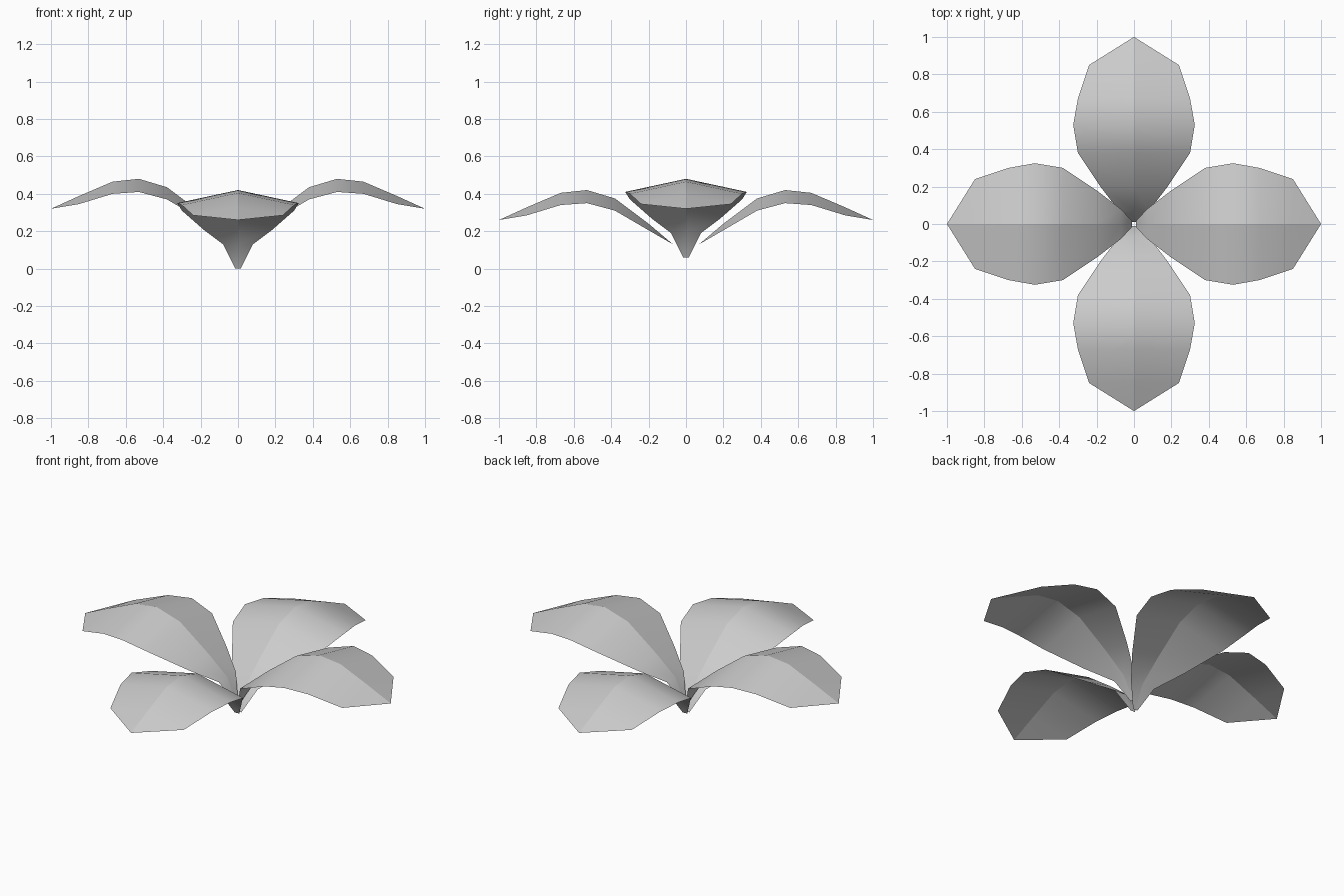
import bpy, math
from mathutils import Matrix

if "Cube" in bpy.data.objects:
    bpy.data.objects.remove(bpy.data.objects["Cube"])

petal_grey = bpy.data.materials.new("petal_grey")
petal_grey.use_nodes = True
petal_grey.diffuse_color = (0.6, 0.6, 0.6, 1)
petal_grey.node_tree.nodes["Principled BSDF"].inputs["Base Color"].default_value = (0.6, 0.6, 0.6, 1)

# Rows from base to tip: distance out, half width, edge height, ridge height
ROWS = [(0.01, 0.015, 0.0, 0.0), (0.07, 0.08, 0.13, 0.13), (0.2, 0.18, 0.205, 0.24),
        (0.38, 0.3, 0.31, 0.375), (0.53, 0.325, 0.35, 0.42),
        (0.67, 0.3, 0.34, 0.405), (0.85, 0.24, 0.285, 0.328)]
TIP = (1.0, 0.0, 0.26)


def petal(name, turn, lift):
    """A thin ridged leaf pointing along +x, turned about z and lifted."""
    verts, faces = [], []
    for out, half, edge, ridge in ROWS:
        verts += [(out, -half, edge), (out, 0, ridge), (out, half, edge)]
    for row in range(len(ROWS) - 1):
        for side in (0, 1):
            a = row * 3 + side
            faces.append((a, a + 3, a + 4, a + 1))
    tip = len(verts)
    verts.append(TIP)
    faces += [(tip - 3, tip, tip - 2), (tip - 2, tip, tip - 1)]
    mesh = bpy.data.meshes.new(name)
    mesh.from_pydata(verts, [], faces)
    mesh.transform(Matrix.Translation((0, 0, lift)) @ Matrix.Rotation(turn, 4, "Z"))
    mesh.materials.append(petal_grey)
    mesh.shade_smooth()
    # Crisp fold along the centre line
    for edge in mesh.edges:
        if all(v % 3 == 1 or v == tip for v in edge.vertices):
            edge.use_edge_sharp = True
    obj = bpy.data.objects.new(name, mesh)
    bpy.context.collection.objects.link(obj)


# The side pair sits slightly above the front and back pair
for i, name in enumerate(("left_petal", "back_petal", "right_petal", "front_petal")):
    petal(name, i * math.pi / 2, 0.06 if i % 2 == 0 else 0.0)
